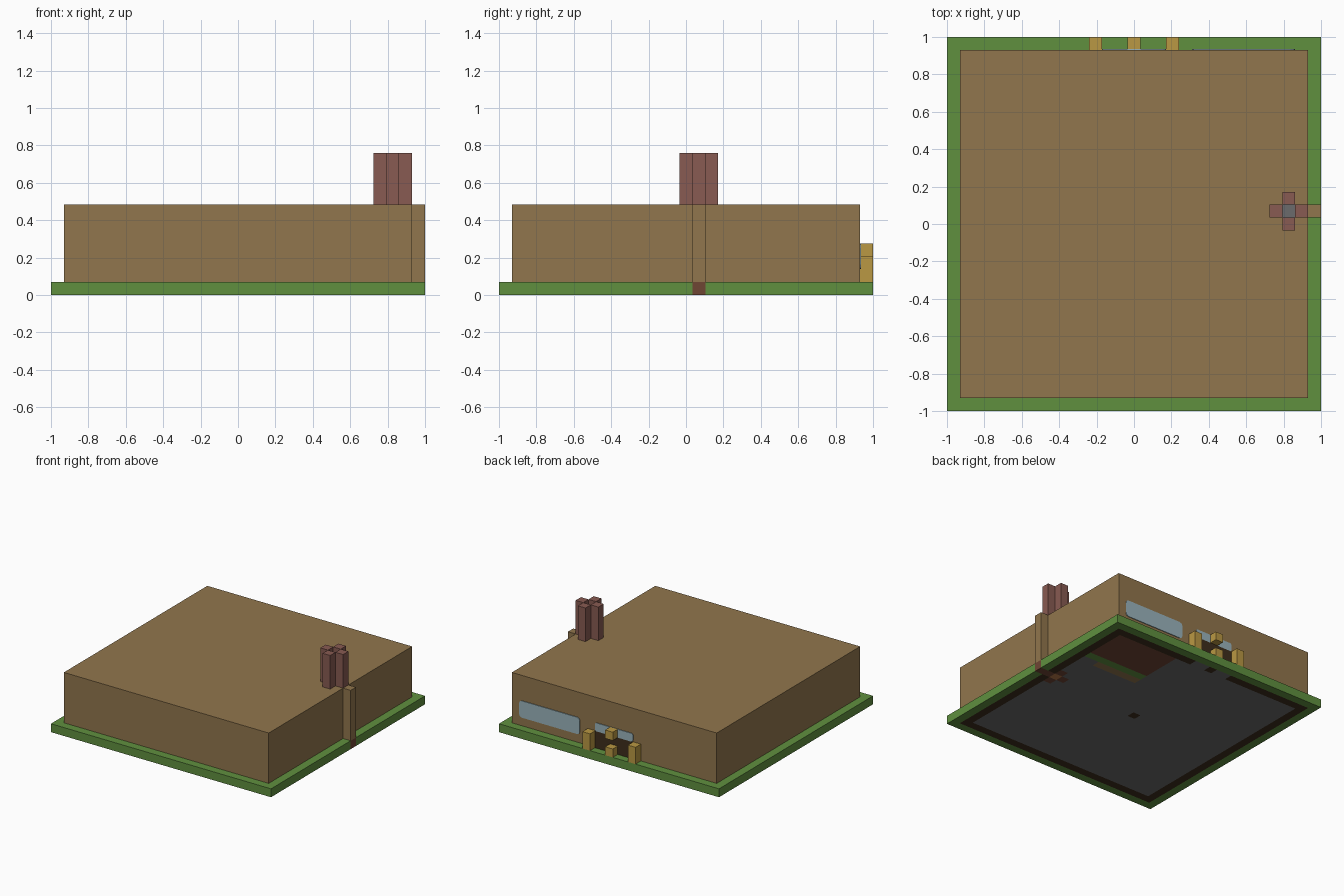
import bpy, bmesh
from mathutils import Vector

V = 2 / 29  # size of one block

cube = bpy.data.objects.get("Cube")
if cube:
    bpy.data.objects.remove(cube, do_unlink=True)


def material(name, hex_code):
    """Flat colour material from an sRGB hex code."""
    rgb = [int(hex_code[i:i + 2], 16) / 255 for i in (0, 2, 4)]
    rgb = [c / 12.92 if c < 0.04045 else ((c + 0.055) / 1.055) ** 2.4 for c in rgb]
    mat = bpy.data.materials.new(name)
    mat.use_nodes = True
    mat.diffuse_color = (*rgb, 1)
    bsdf = mat.node_tree.nodes["Principled BSDF"]
    bsdf.inputs["Base Color"].default_value = (*rgb, 1)
    bsdf.inputs["Roughness"].default_value = 0.9
    return mat


grass = material("grass green", "60903F")
timber = material("timber brown", "91764D")
brick = material("chimney brick", "885B52")
gold = material("porch gold", "BA9843")
glass = material("window glass", "9AB4BC")
dark = material("dark wood", "3E2E1C")
stone = material("stone grey", "6B6B6C")
clay = material("red clay", "6F4634")
ember = material("ember", "B87848")


def finish(bm, name, mats):
    bmesh.ops.recalc_face_normals(bm, faces=bm.faces)
    mesh = bpy.data.meshes.new(name)
    bm.to_mesh(mesh)
    bm.free()
    for m in mats:
        mesh.materials.append(m)
    obj = bpy.data.objects.new(name, mesh)
    bpy.context.collection.objects.link(obj)
    return obj


def box(name, mat, lo, hi, round_corners=0):
    """Box between two corners, in block units; optionally rounded in the xz outline."""
    lo, hi = Vector(lo) * V, Vector(hi) * V
    bm = bmesh.new()
    bmesh.ops.create_cube(bm, size=1)
    for v in bm.verts:
        v.co = (lo + hi) / 2 + v.co * (hi - lo)
    if round_corners:
        edges = [e for e in bm.edges
                 if abs(e.verts[0].co.y - e.verts[1].co.y) > (hi.y - lo.y) / 2]
        bmesh.ops.bevel(bm, geom=edges, offset=round_corners * V, segments=2,
                        profile=0.5, affect='EDGES')
    return finish(bm, name, [mat])


def column(name, mat, i, j, k0, k1):
    """Upright post one block wide, centred on block i, j."""
    return box(name, mat, (i - .5, j - .5, k0), (i + .5, j + .5, k1))


# Ground slab: one layer of blocks, coloured by block position
slab_mats = [grass, timber, dark, stone, clay, ember]
hearth = {(11, 1), (12, 0), (12, 2), (13, 1), (14, 1)}


def slab_material(i, j, top):
    ring = max(abs(i), abs(j))
    if (i, j) in hearth:
        return clay
    if (i, j) == (12, 1):
        return stone if top else ember
    if ring == 14:
        return grass
    if (i, j) in {(0, 0), (0, 13)}:
        return dark
    if ring == 13:
        return stone if j == 13 and abs(i) <= 2 else dark
    if 5 <= i <= 12 and 8 <= j <= 12:
        return clay
    if 5 <= i <= 12 and j == 7:
        return grass
    if 5 <= i <= 10 and j == 6:
        return timber
    return stone


bm = bmesh.new()
bmesh.ops.create_grid(bm, x_segments=29, y_segments=29, size=1)
res = bmesh.ops.extrude_face_region(bm, geom=bm.faces[:], use_keep_orig=True)
for v in res["geom"]:
    if isinstance(v, bmesh.types.BMVert):
        v.co.z += V
for f in bm.faces:
    c = f.calc_center_median() / V
    i, j = (max(-14, min(14, round(a))) for a in (c.x, c.y))
    f.material_index = slab_mats.index(slab_material(i, j, c.z > .9))
finish(bm, "ground_slab", slab_mats)

# House body with the open chimney shaft cut down to the floor
house = box("house_body", timber, (-13.5, -13.5, 1), (13.5, 13.5, 7))
cutter = column("shaft_cutter", timber, 12, 1, 0.9, 8)
cutter.hide_render = True
cut = house.modifiers.new("shaft", 'BOOLEAN')
cut.operation = 'DIFFERENCE'
cut.solver = 'EXACT'
cut.object = cutter
bpy.context.view_layer.objects.active = house
bpy.ops.object.modifier_apply(modifier=cut.name)
bpy.data.objects.remove(cutter, do_unlink=True)

# Chimney: four brick stacks around the shaft, and a rib on the side wall
for n, (di, dj) in enumerate([(1, 0), (-1, 0), (0, 1), (0, -1)]):
    column(f"chimney_stack_{n + 1}", brick, 12 + di, 1 + dj, 7, 11)
column("chimney_wall_rib", timber, 14, 1, 1, 7)

# Back wall: large window, doorway and the glass above it
front, back = 13.45, 13.58
box("large_window", glass, (4.5, front, 2), (12.5, back, 4), 0.35)
box("doorway", dark, (-2.5, front, 1), (2.5, back, 3))
box("door_transom", glass, (-2.5, front, 3), (2.5, back, 4), 0.2)

# Porch: two side posts, a step and a lamp block
for side, i in (("left", 3), ("right", -3)):
    column(f"porch_post_{side}", gold, i, 14, 1, 3)
column("porch_step", gold, 0, 14, 1, 2)
column("porch_lamp", gold, 0, 14, 3, 4)
